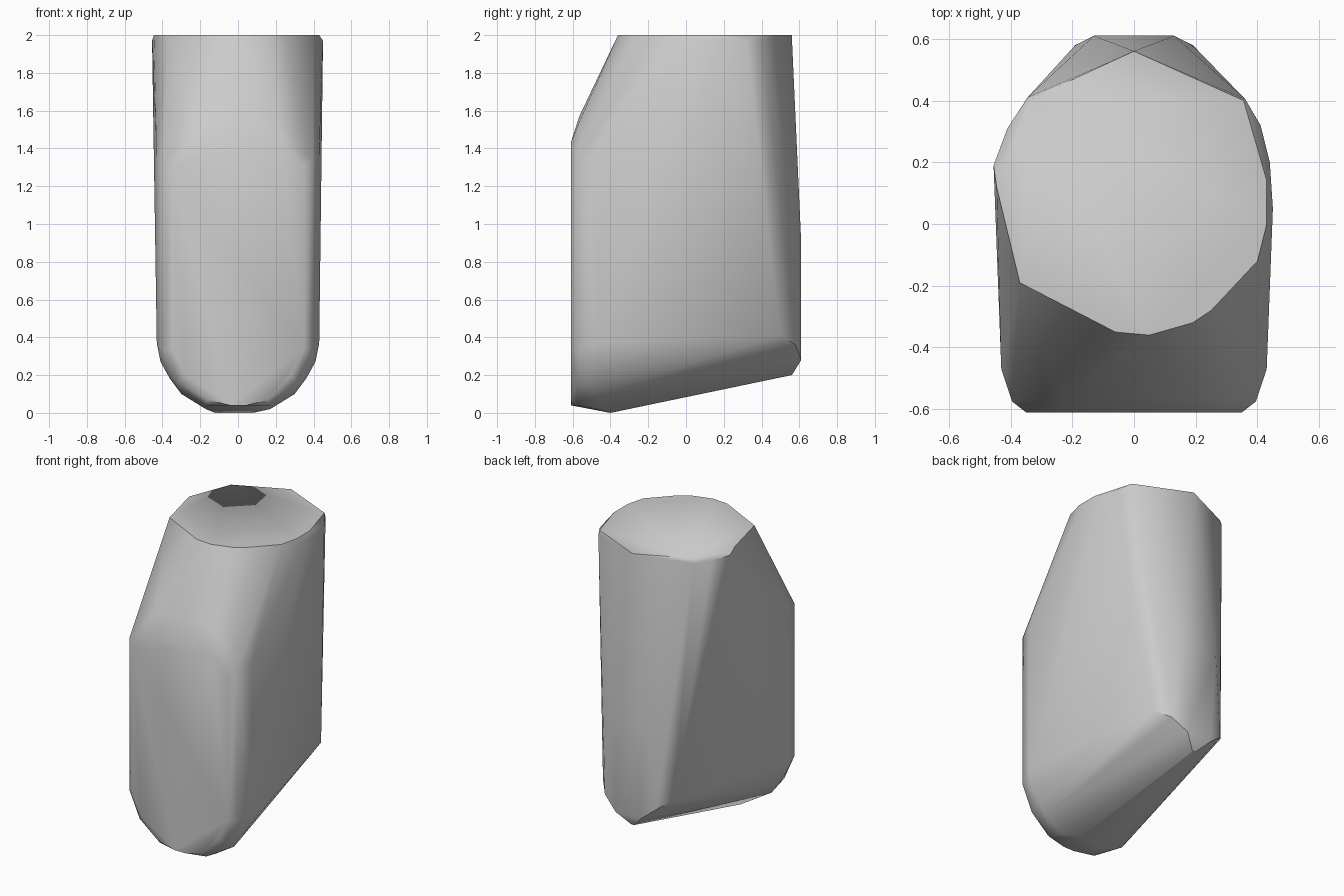
import bpy
import bmesh
import math

default_cube = bpy.data.objects.get("Cube")
if default_cube:
    bpy.data.objects.remove(default_cube, do_unlink=True)


def flat_material(name, colour):
    material = bpy.data.materials.new(name)
    material.use_nodes = True
    material.diffuse_color = colour
    for node in material.node_tree.nodes:
        if node.type == "BSDF_PRINCIPLED":
            node.inputs["Base Color"].default_value = colour
            node.inputs["Roughness"].default_value = 0.8
    return material


def mirrored(points):
    """Return the points together with their copies across x = 0."""
    return [(side * x, y, z) for x, y, z in points for side in (1, -1)]


def at_height(outline, z):
    return [(x, y, z) for x, y in outline]


def at_depth(outline, y):
    return [(x, y, z) for x, z in outline]


# Flat top disc, irregular and slightly longer at the back
top_outline = [(0, 0.56), (0.355, 0.40), (0.43, 0.14), (0.43, 0), (0.4, -0.12),
               (0.25, -0.28), (0.19, -0.32), (0.05, -0.36), (-0.06, -0.35),
               (-0.37, -0.19), (-0.445, 0.12), (-0.335, 0.405)]
# Wider shoulder just under the disc
shoulder_outline = [(0.45, 0.05), (0.44, 0.2), (0.41, 0.32), (0.36, 0.405),
                    (-0.455, 0.19), (-0.41, 0.31), (-0.345, 0.41)]
# Long flat panel at the front, with cut corners
front_panel = [(0.35, 1.3), (0.24, 1.43), (0.35, 0.34), (0.28, 0.2), (0.16, 0.07), (0.04, 0.04)]
# Arched crease above the panel, where the sloping front begins
brow = [(0.37, 1.36), (0.22, 1.54), (0, 1.57)]
# Rounded edge between panel and sides, and the rounded keel below
front_edge = [(0.395, 1.34), (0.395, 0.33), (0.32, 0.16), (0.17, 0.04)]
keel = [(0.43, 1.36), (0.43, 0.37), (0.41, 0.27), (0.36, 0.18), (0.3, 0.1), (0.17, 0.02)]
# Narrow back, tapering to a point at the bottom
back_ridge = [(0.26, 0.5, 0.41), (0.19, 0.58, 0.36), (0.09, 0.61, 0.28),
              (0.13, 0.61, 0.9), (0.01, 0.56, 0.2)]

points = at_height(top_outline, 2) + at_height(shoulder_outline, 1.97)
points += mirrored(at_depth(front_panel, -0.61) + at_depth(brow, -0.565))
points += mirrored(at_depth(front_edge, -0.575) + at_depth(keel, -0.47))
points += mirrored(back_ridge) + [(0.08, -0.4, 0), (-0.12, -0.4, 0)]

# Wrap one tight skin around all the sections
bm = bmesh.new()
for point in points:
    bm.verts.new(point)
bmesh.ops.remove_doubles(bm, verts=bm.verts[:], dist=0.005)
hull = bmesh.ops.convex_hull(bm, input=bm.verts[:])
unused = {v for key in ("geom_interior", "geom_unused") for v in hull[key]
          if isinstance(v, bmesh.types.BMVert)}
bmesh.ops.delete(bm, geom=list(unused), context="VERTS")
bmesh.ops.dissolve_limit(bm, angle_limit=math.radians(1),
                         verts=bm.verts[:], edges=bm.edges[:])
bmesh.ops.recalc_face_normals(bm, faces=bm.faces[:])

mesh = bpy.data.meshes.new("body")
bm.to_mesh(mesh)
bm.free()
body = bpy.data.objects.new("body", mesh)
bpy.context.collection.objects.link(body)
mesh.materials.append(flat_material("plain grey", (0.6, 0.6, 0.6, 1)))

# Smooth shading with crisp rims
bpy.ops.object.select_all(action="DESELECT")
body.select_set(True)
bpy.context.view_layer.objects.active = body
bpy.ops.object.shade_smooth_by_angle(angle=math.radians(40))
